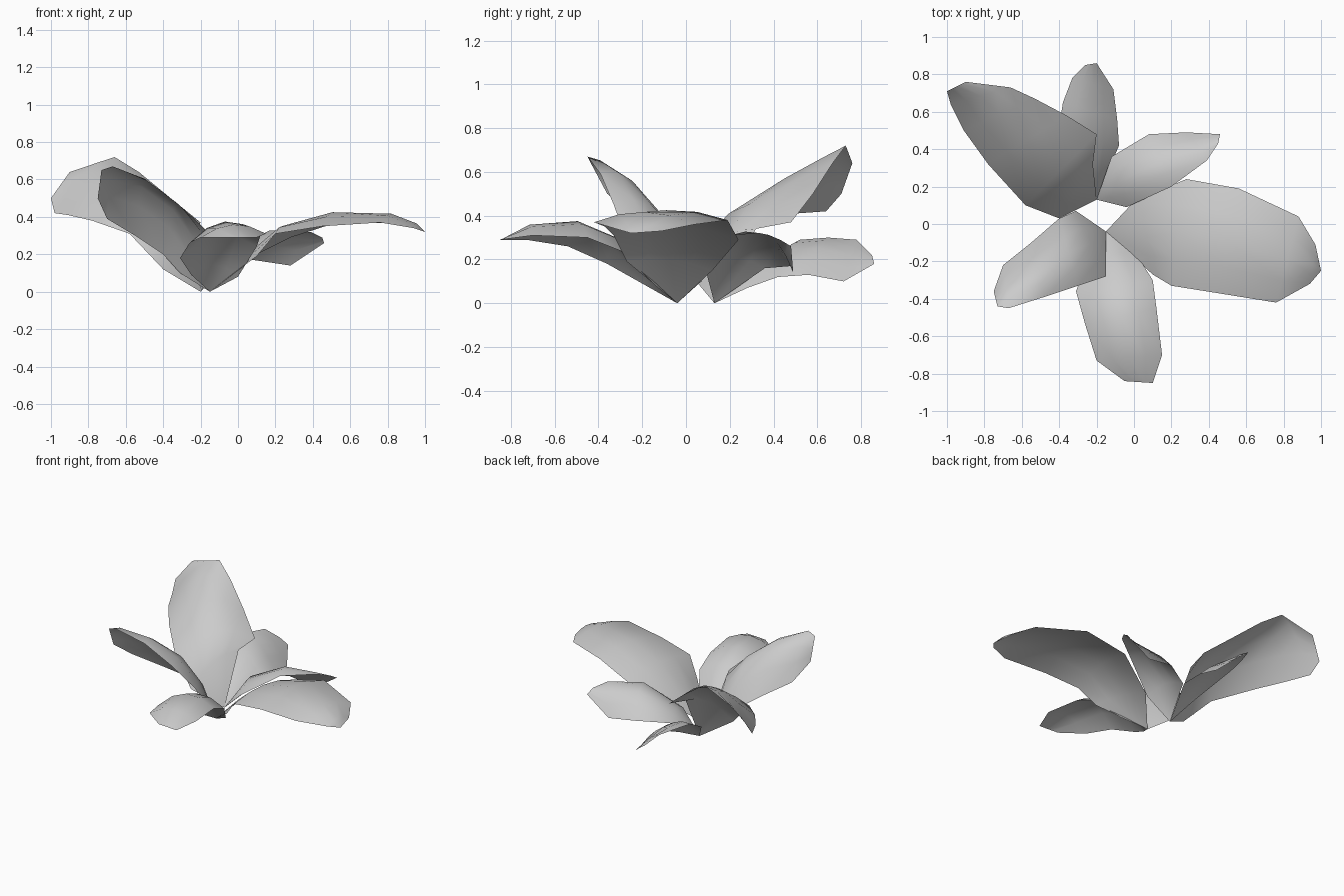
import bpy
import bmesh
from math import pi, sin
from mathutils import Vector

cube = bpy.data.objects.get("Cube")
if cube:
    bpy.data.objects.remove(cube, do_unlink=True)

leaf_grey = bpy.data.materials.new("leaf_grey")
leaf_grey.use_nodes = True
colour = (0.6, 0.6, 0.6, 1)
leaf_grey.diffuse_color = colour
leaf_grey.node_tree.nodes["Principled BSDF"].inputs["Base Color"].default_value = colour

SPANS = 4  # strips across each leaf


def make_leaf(name, base, left_edge, right_edge, arch):
    """Loft a thin arched leaf between two edge paths that start at one base point."""
    bm = bmesh.new()
    root = bm.verts.new(base)
    previous = None
    count = len(left_edge)
    for i, (left, right) in enumerate(zip(left_edge, right_edge), start=1):
        left, right = Vector(left), Vector(right)
        lift = arch * sin(pi * i / count)
        row = []
        for k in range(SPANS + 1):
            t = k / SPANS
            point = left.lerp(right, t)
            point.z += lift * 4 * t * (1 - t)
            row.append(bm.verts.new(point))
        for k in range(SPANS):
            if previous:
                bm.faces.new((previous[k], previous[k + 1], row[k + 1], row[k]))
            else:
                bm.faces.new((root, row[k + 1], row[k]))
        previous = row
    # Weld the leaves that close to a single tip point
    bmesh.ops.remove_doubles(bm, verts=bm.verts[:], dist=0.0001)
    bm.normal_update()
    if sum(face.normal.z for face in bm.faces) < 0:
        bmesh.ops.reverse_faces(bm, faces=bm.faces[:])
    for face in bm.faces:
        face.smooth = True
    mesh = bpy.data.meshes.new(name)
    bm.to_mesh(mesh)
    bm.free()
    mesh.materials.append(leaf_grey)
    leaf = bpy.data.objects.new(name, mesh)
    bpy.context.collection.objects.link(leaf)


# Two sprigs of three leaves, each growing from one point
front_root = (-.15, -.04, 0)
back_root = (-.2, .13, 0)

# Front sprig
make_leaf("broad_left_leaf", front_root,
          [(0, .12, .15), (.28, .24, .29), (.56, .19, .38), (.88, .04, .36), (.97, -.11, .33), (1, -.25, .32)],
          [(.1, -.27, .19), (.2, -.33, .31), (.45, -.37, .35), (.76, -.42, .37), (.94, -.32, .34), (1, -.25, .32)],
          .06)
make_leaf("front_leaf", front_root,
          [(-.25, -.2, .09), (-.31, -.36, .18), (-.26, -.54, .26), (-.2, -.73, .29), (-.05, -.84, .29)],
          [(0, -.14, .08), (.1, -.3, .24), (.12, -.45, .3), (.15, -.7, .31), (.1, -.85, .29)],
          .1)
make_leaf("front_right_leaf", front_root,
          [(-.31, .07, .1), (-.4, .03, .2), (-.55, -.1, .3), (-.7, -.22, .39), (-.75, -.36, .5)],
          [(-.15, -.28, .31), (-.3, -.33, .45), (-.48, -.39, .59), (-.67, -.45, .67), (-.73, -.44, .65)],
          .12)

# Back sprig
make_leaf("broad_back_right_leaf", back_root,
          [(-.4, .03, .12), (-.58, .1, .31), (-.78, .32, .38), (-.91, .5, .41), (-.98, .64, .42), (-1, .71, .5)],
          [(-.22, .32, .34), (-.2, .48, .37), (-.36, .58, .5), (-.53, .67, .64), (-.66, .73, .72), (-.9, .76, .64)],
          .13)
make_leaf("back_leaf", back_root,
          [(-.3, .25, .14), (-.4, .52, .29), (-.38, .65, .3), (-.33, .78, .29), (-.26, .85, .22)],
          [(-.14, .28, .07), (-.08, .42, .12), (-.09, .56, .13), (-.11, .72, .1), (-.2, .86, .18)],
          .04)
make_leaf("back_left_leaf", back_root,
          [(-.12, .36, .16), (.08, .48, .17), (.28, .49, .14), (.46, .48, .26)],
          [(-.04, .09, .15), (.2, .2, .31), (.39, .34, .32), (.45, .43, .29)],
          .07)
